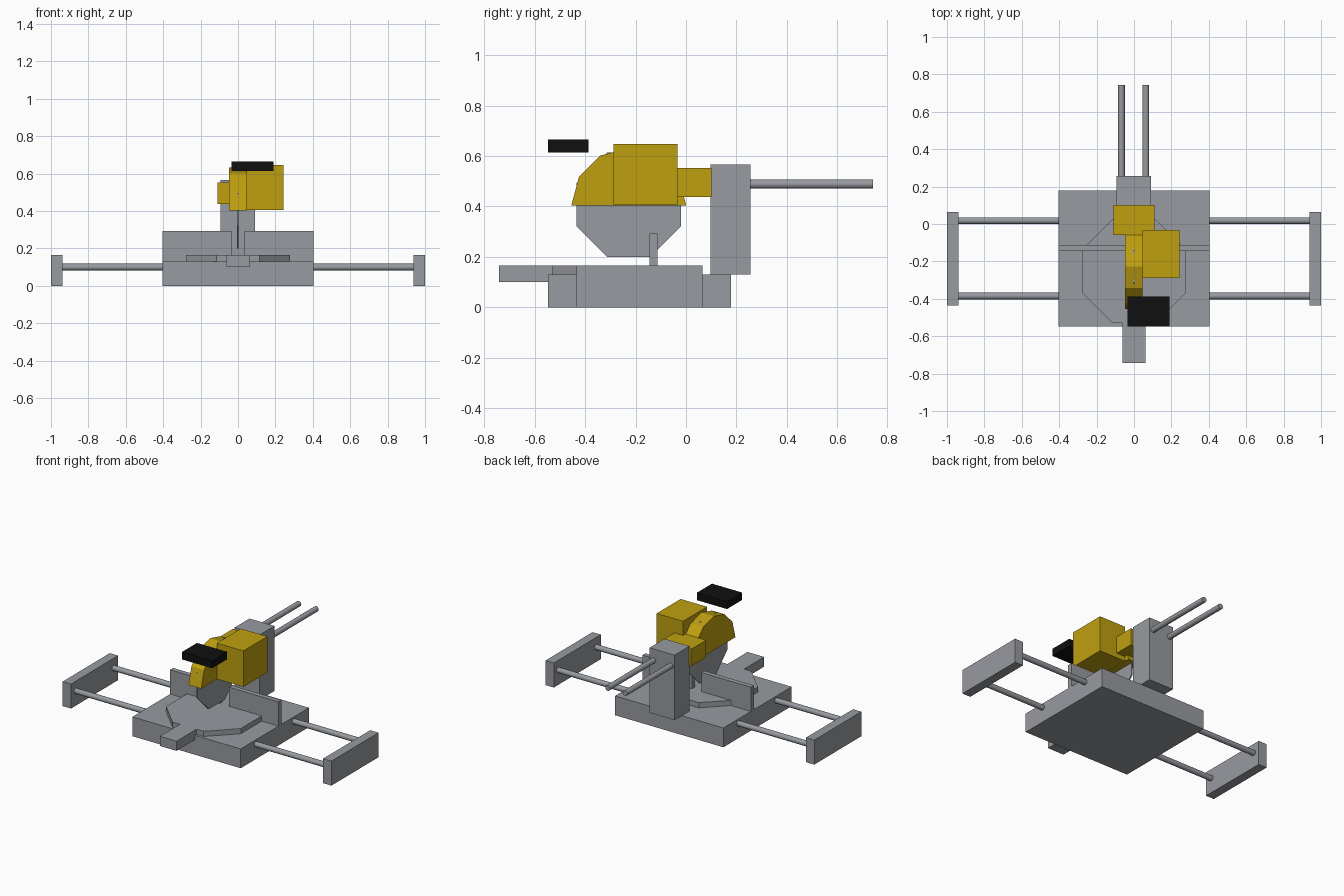
import bpy, bmesh
from math import cos, sin, pi, radians
from mathutils import Matrix

cube = bpy.data.objects.get("Cube")
if cube:
    bpy.data.objects.remove(cube, do_unlink=True)


def material(name, rgb):
    m = bpy.data.materials.new(name)
    m.use_nodes = True
    m.diffuse_color = (*rgb, 1)
    m.node_tree.nodes["Principled BSDF"].inputs["Base Color"].default_value = (*rgb, 1)
    return m


GREY = material("metal grey", (0.31, 0.325, 0.35))
YELLOW = material("tool yellow", (0.52, 0.35, 0.005))
BLACK = material("grip black", (0.005, 0.005, 0.005))


def finish(name, bm, mat):
    bmesh.ops.recalc_face_normals(bm, faces=bm.faces)
    mesh = bpy.data.meshes.new(name)
    bm.to_mesh(mesh)
    bm.free()
    mesh.materials.append(mat)
    ob = bpy.data.objects.new(name, mesh)
    bpy.context.collection.objects.link(ob)
    return ob


def box(name, x, y, z, mat=GREY):
    """Box from (low, high) ranges on each axis."""
    bm = bmesh.new()
    bmesh.ops.create_cube(bm, size=1)
    for v in bm.verts:
        for i, (lo, hi) in enumerate((x, y, z)):
            v.co[i] = hi if v.co[i] > 0 else lo
    return finish(name, bm, mat)


def prism(name, base, offset, mat=GREY):
    """Extrude a flat outline along an offset."""
    bm = bmesh.new()
    face = bm.faces.new([bm.verts.new(p) for p in base])
    out = bmesh.ops.extrude_face_region(bm, geom=[face])
    verts = [g for g in out["geom"] if isinstance(g, bmesh.types.BMVert)]
    bmesh.ops.translate(bm, verts=verts, vec=offset)
    return finish(name, bm, mat)


def rod(name, axis, centre, length, radius=0.018):
    bm = bmesh.new()
    turn = Matrix.Rotation(pi / 2, 4, "Y" if axis == "X" else "X")
    bmesh.ops.create_cone(bm, cap_ends=True, segments=16, radius1=radius, radius2=radius,
                          depth=length, matrix=Matrix.Translation(centre) @ turn)
    ob = finish(name, bm, GREY)
    for p in ob.data.polygons:
        p.use_smooth = len(p.vertices) == 4
    return ob


def octagon(apothem):
    r = apothem / cos(pi / 8)
    return [(r * cos(pi / 8 + i * pi / 4), r * sin(pi / 8 + i * pi / 4)) for i in range(8)]


# Base, turntable and its front handle
box("base", (-0.403, 0.403), (-0.547, 0.178), (0, 0.13))
prism("turntable", [(x, y - 0.252, 0.13) for x, y in octagon(0.278)], (0, 0, 0.035))
box("turntable_handle", (-0.062, 0.062), (-0.742, -0.53), (0.1, 0.165))

# Fences and extension supports on both sides
for side, s in (("left", 1), ("right", -1)):
    box("fence_" + side, sorted((s * 0.035, s * 0.403)), (-0.145, -0.113), (0.13, 0.293))
    box("end_support_" + side, sorted((s * 0.938, s)), (-0.435, 0.065), (0, 0.165))
    for place, y in (("front", -0.385), ("back", 0.018)):
        rod(f"extension_rod_{side}_{place}", "X", (s * 0.67, y, 0.1), 0.56)

# Rear post with slide rods
box("rear_post", (-0.094, 0.092), (0.098, 0.256), (0.13, 0.567))
for side, x in (("left", 0.063), ("right", -0.067)):
    rod("slide_rod_" + side, "Y", (x, 0.49, 0.489), 0.505)

# Saw head: arm, motor, blade, faceted guard and grip
box("head_arm", (-0.11, 0.11), (-0.058, 0.102), (0.437, 0.552), YELLOW)
box("motor", (0.045, 0.242), (-0.288, -0.033), (0.405, 0.647), YELLOW)
prism("blade", [(-0.006, y - 0.227, z + 0.407) for y, z in octagon(0.207)], (0.008, 0, 0))
arc = [radians(30 * i) for i in range(7)]
prism("blade_guard", [(-0.049, 0.228 * cos(a) - 0.227, 0.228 * sin(a) + 0.404) for a in arc],
      (0.094, 0, 0), YELLOW)
box("grip", (-0.034, 0.19), (-0.547, -0.387), (0.615, 0.665), BLACK)
